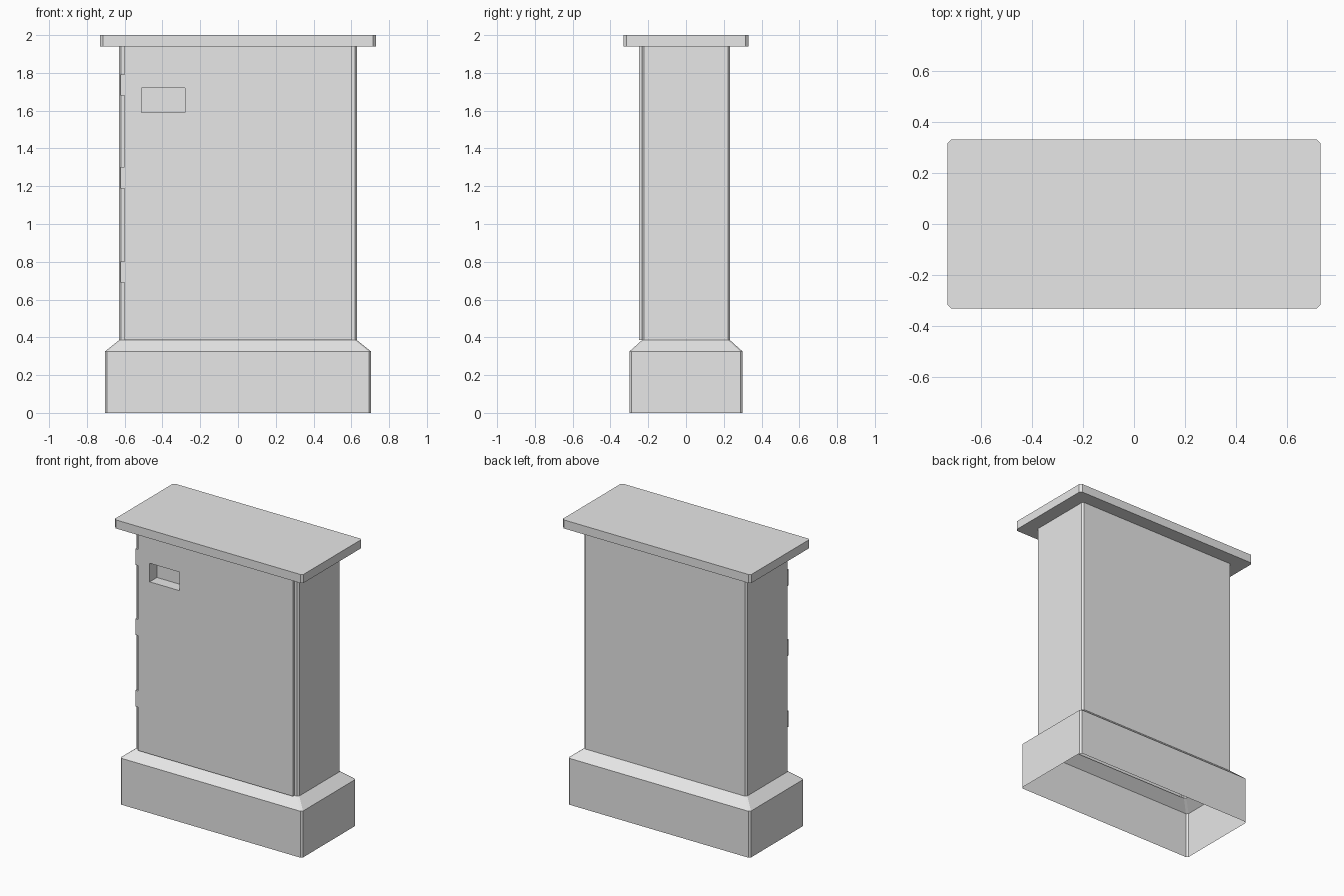
import bpy
import bmesh
from mathutils import Vector

if "Cube" in bpy.data.objects:
    bpy.data.objects.remove(bpy.data.objects["Cube"], do_unlink=True)

GREY = (0.8, 0.8, 0.8, 1)
paint = bpy.data.materials.new("light grey paint")
paint.use_nodes = True
paint.diffuse_color = GREY
paint.node_tree.nodes["Principled BSDF"].inputs["Base Color"].default_value = GREY

BODY_X, BODY_Y = 0.63, 0.233
BODY_BOTTOM, BODY_TOP = 0.385, 1.94
DOOR_X, DOOR_FRONT = 0.60, -0.249


def finish(bm, name):
    mesh = bpy.data.meshes.new(name)
    bm.to_mesh(mesh)
    bm.free()
    mesh.materials.append(paint)
    obj = bpy.data.objects.new(name, mesh)
    bpy.context.collection.objects.link(obj)
    return obj


def ring(bm, hx, hy, z, c):
    """Rectangle with chamfered corners, counter-clockwise from above."""
    pts = []
    for sx, sy in ((1, 1), (-1, 1), (-1, -1), (1, -1)):
        pair = [(sx * hx, sy * (hy - c)), (sx * (hx - c), sy * hy)]
        pts += pair if sx * sy > 0 else pair[::-1]
    return [bm.verts.new((x, y, z)) for x, y in pts]


def shell(bm, levels):
    """Stack of chamfered rectangles joined by side walls."""
    rings = [ring(bm, *level) for level in levels]
    for low, high in zip(rings, rings[1:]):
        n = len(low)
        for i in range(n):
            j = (i + 1) % n
            bm.faces.new((low[i], low[j], high[j], high[i]))
    return rings


def box(bm, x0, x1, y0, y1, z0, z1):
    made = bmesh.ops.create_cube(bm, size=1)["verts"]
    for v in made:
        v.co = Vector((x1 if v.co.x > 0 else x0,
                       y1 if v.co.y > 0 else y0,
                       z1 if v.co.z > 0 else z0))


def cut(bm, axis, value, keep):
    """Slice the faces accepted by keep, square to one axis."""
    faces = [f for f in bm.faces if keep(f)]
    geom = set(faces)
    for f in faces:
        geom.update(f.edges)
        geom.update(f.verts)
    spot, normal = Vector((0, 0, 0)), Vector((0, 0, 0))
    spot[axis], normal[axis] = value, 1
    bmesh.ops.bisect_plane(bm, geom=list(geom), plane_co=spot, plane_no=normal)
    bm.normal_update()


# Plinth, open underneath, with sloped shoulders
bm = bmesh.new()
shell(bm, [(0.705, 0.30, 0, 0.012), (0.705, 0.30, 0.325, 0.012),
           (BODY_X, BODY_Y, BODY_BOTTOM, 0.011)])
finish(bm, "plinth")

# Cabinet walls with a door opening in the front
bm = bmesh.new()
shell(bm, [(BODY_X, BODY_Y, BODY_BOTTOM, 0.011), (BODY_X, BODY_Y, BODY_TOP, 0.011)])
bm.normal_update()
for side in (-1, 1):
    cut(bm, 0, side * DOOR_X, lambda f: f.normal.y < -0.99)
opening = [f for f in bm.faces if f.normal.y < -0.99
           and abs(f.calc_center_median().x) < DOOR_X - 0.01]
bmesh.ops.delete(bm, geom=opening, context="FACES")
finish(bm, "cabinet_walls")

# Door with a recessed handle pocket
bm = bmesh.new()
box(bm, -DOOR_X, DOOR_X, DOOR_FRONT, -BODY_Y, BODY_BOTTOM, BODY_TOP)
bm.normal_update()
back = [f for f in bm.faces if f.normal.y > 0.9]
bmesh.ops.delete(bm, geom=back, context="FACES")
for axis, value in ((0, -0.51), (0, -0.28), (2, 1.59), (2, 1.72)):
    cut(bm, axis, value, lambda f: f.normal.y < -0.99)
pocket_mid = Vector((-0.395, DOOR_FRONT, 1.655))
pocket = min((f for f in bm.faces if f.normal.y < -0.99),
             key=lambda f: (f.calc_center_median() - pocket_mid).length)
made = bmesh.ops.extrude_discrete_faces(bm, faces=[pocket])["faces"]
for v in made[0].verts:
    v.co.y += 0.08
bmesh.ops.recalc_face_normals(bm, faces=bm.faces)
finish(bm, "door")

# Hinges along the door edge
for label, z in (("lower", 0.745), ("middle", 1.245), ("upper", 1.735)):
    bm = bmesh.new()
    box(bm, -0.622, -DOOR_X, -0.248, -0.228, z - 0.056, z + 0.056)
    finish(bm, label + "_hinge")

# Overhanging lid
bm = bmesh.new()
low, high = shell(bm, [(0.73, 0.33, BODY_TOP, 0.014), (0.73, 0.33, 2, 0.014)])
bm.faces.new(low[::-1])
bm.faces.new(high)
finish(bm, "lid")
